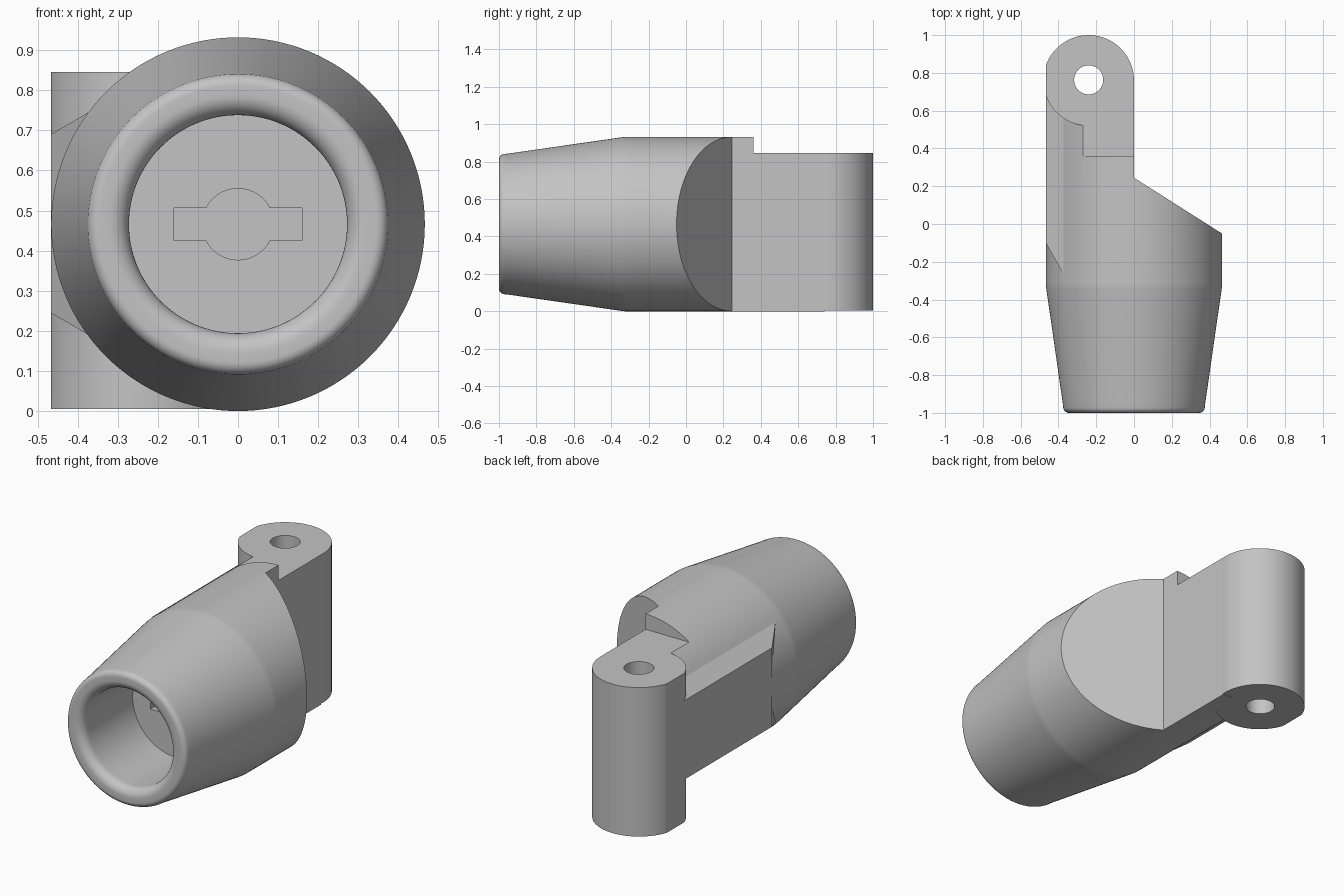
import bpy, bmesh
from math import cos, sin, pi, radians
from mathutils import Vector

if "Cube" in bpy.data.objects:
    bpy.data.objects.remove(bpy.data.objects["Cube"], do_unlink=True)

R = 0.466            # body radius and axis height
LEFT = -0.467        # plane of the flat side
PIN_X, PIN_Y, PIN_R = -0.24, 0.76, 0.24

grey = bpy.data.materials.new("plain grey")
grey.use_nodes = True
grey.diffuse_color = (0.55, 0.55, 0.55, 1)
grey.node_tree.nodes["Principled BSDF"].inputs["Base Color"].default_value = grey.diffuse_color


def finish(name, bm):
    bmesh.ops.remove_doubles(bm, verts=bm.verts, dist=1e-5)
    bmesh.ops.recalc_face_normals(bm, faces=bm.faces)
    mesh = bpy.data.meshes.new(name)
    bm.to_mesh(mesh)
    bm.free()
    mesh.materials.append(grey)
    obj = bpy.data.objects.new(name, mesh)
    bpy.context.collection.objects.link(obj)
    return obj


def prism(name, base, along):
    """Closed prism: base outline pushed along a vector."""
    bm = bmesh.new()
    face = bm.faces.new([bm.verts.new(p) for p in base])
    out = bmesh.ops.extrude_face_region(bm, geom=[face], use_keep_orig=True)
    verts = [g for g in out["geom"] if isinstance(g, bmesh.types.BMVert)]
    bmesh.ops.translate(bm, verts=verts, vec=Vector(along))
    return finish(name, bm)


def box(name, lo, hi):
    base = [(lo[0], lo[1], lo[2]), (hi[0], lo[1], lo[2]),
            (hi[0], hi[1], lo[2]), (lo[0], hi[1], lo[2])]
    return prism(name, base, (0, 0, hi[2] - lo[2]))


def arc(cx, cy, r, start, end, n):
    return [(cx + r * cos(radians(start + (end - start) * i / n)),
             cy + r * sin(radians(start + (end - start) * i / n))) for i in range(n + 1)]


def circle(cx, cy, r, n=96):
    return arc(cx, cy, r, 0, 360, n)[:-1]


def combine(target, tool, operation):
    mod = target.modifiers.new(operation.lower(), 'BOOLEAN')
    mod.operation, mod.solver, mod.object = operation, 'EXACT', tool
    bpy.context.view_layer.objects.active = target
    bpy.ops.object.modifier_apply(modifier=mod.name)
    bpy.data.objects.remove(tool, do_unlink=True)


# Tapered round body with a rounded lip and a blind bore, turned about y
profile = [(0, -0.55), (0.272, -0.55), (0.272, -0.93)]
profile += arc(0.322, -0.95, 0.05, 180, 270, 10)
profile += arc(0.345, -0.97, 0.03, 270, 352, 8)
profile += [(0.377, -0.95), (0.464, -0.345), (R, -0.33), (R, -0.31), (R, 0.74), (0, 0.74)]
bm = bmesh.new()
ring = [bm.verts.new((r, y, R)) for r, y in profile]
edges = [bm.edges.new(pair) for pair in zip(ring, ring[1:])]
bmesh.ops.spin(bm, geom=ring + edges, cent=(0, 0, R), axis=(0, 1, 0),
               angle=2 * pi, steps=128, use_merge=True)
body = finish("socket_body", bm)

# Slanted shoulder and the flat face of the arm
shoulder = [(0, 0.245, -1), (0, 1.2, -1), (0.7, 1.2, -1), (0.7, -0.199, -1)]
combine(body, prism("shoulder_cutter", shoulder, (0, 0, 3)), 'DIFFERENCE')

# Side rail with sloped flanks and an angled front end
def rail_front(x):
    return -0.1 - 1.75 * (x - LEFT)

inner = -0.3
rise = (inner - LEFT) * 0.588
rail = [(x, rail_front(x), z) for x, z in
        ((LEFT, 0.245), (LEFT, 0.69), (inner, 0.69 + rise), (inner, 0.245 - rise))]
bm = bmesh.new()
front = [bm.verts.new(p) for p in rail]
back = [bm.verts.new((x, 0.75, z)) for x, y, z in rail]
bm.faces.new(front)
bm.faces.new(back)
for i in range(4):
    j = (i + 1) % 4
    bm.faces.new((front[i], front[j], back[j], back[i]))
combine(body, finish("side_rail", bm), 'UNION')

# Upright hinge boss, flattened on its outer side
boss = [(max(x, LEFT), y, 0.005) for x, y in circle(PIN_X, PIN_Y, PIN_R)]
combine(body, prism("hinge_boss", boss, (0, 0, 0.9)), 'UNION')

# Lowered top of the arm, then the pin hole
combine(body, box("step_cutter", (-1, 0.36, 0.845), (1, 1.5, 1.5)), 'DIFFERENCE')
pin = [(x, y, -0.5) for x, y in circle(PIN_X, PIN_Y + 0.003, 0.077, 64)]
combine(body, prism("pin_hole_cutter", pin, (0, 0, 2)), 'DIFFERENCE')

# Keyed recess in the floor of the bore
combine(body, box("key_slot_cutter", (-0.16, -0.6, R - 0.041), (0.16, -0.35, R + 0.041)),
        'DIFFERENCE')
key = [(x, -0.6, z) for x, z in circle(0, R, 0.089, 64)]
combine(body, prism("key_round_cutter", key, (0, 0.25, 0)), 'DIFFERENCE')

# Smooth curved faces, keep real edges crisp
bpy.ops.object.select_all(action='DESELECT')
body.select_set(True)
bpy.context.view_layer.objects.active = body
bpy.ops.object.shade_smooth_by_angle(angle=radians(20))
